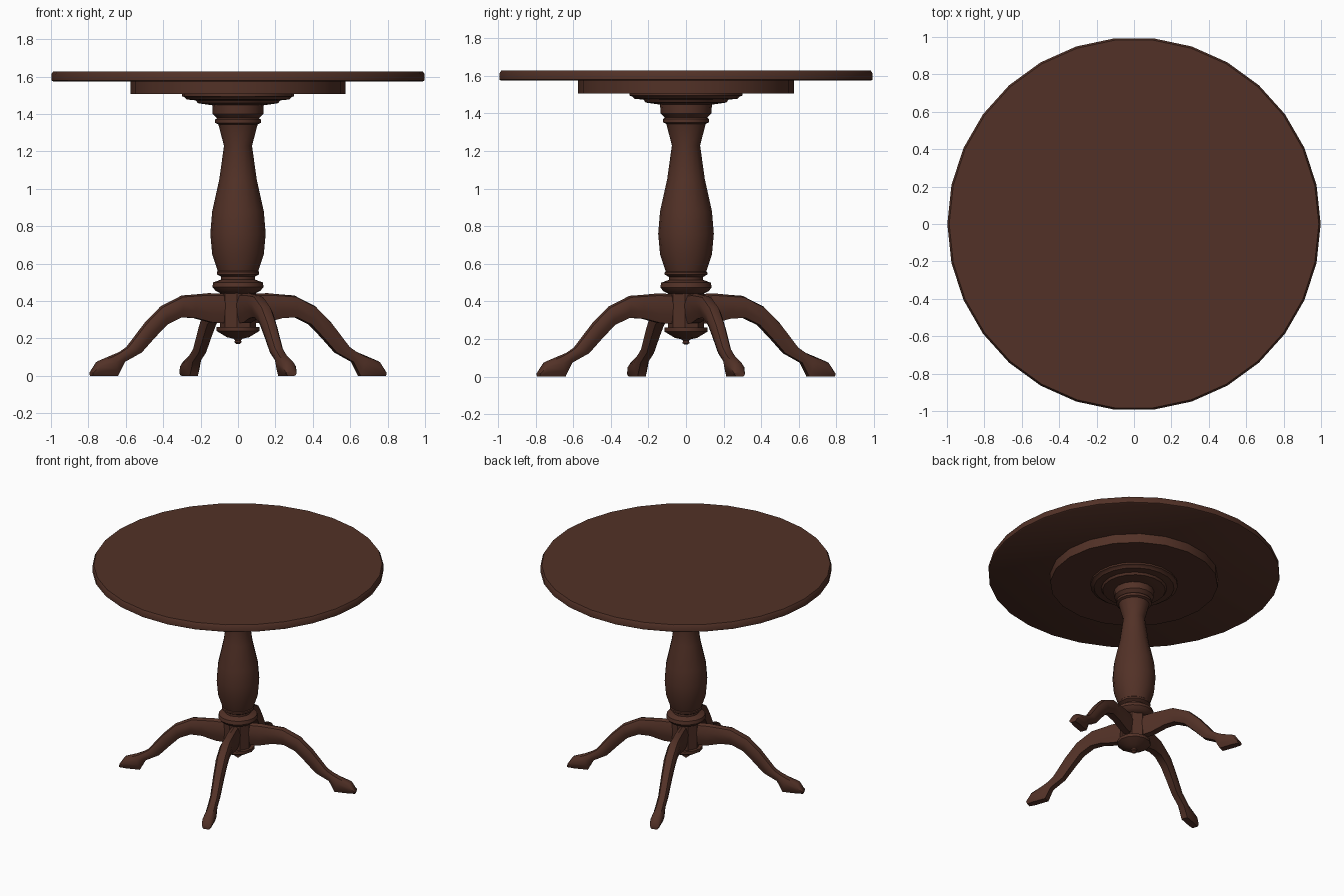
import bpy, bmesh, math

wood = bpy.data.materials.new("dark brown wood")
wood.diffuse_color = (0.085, 0.031, 0.020, 1)


def finish(name, bm, angle=35):
    bmesh.ops.recalc_face_normals(bm, faces=bm.faces[:])
    me = bpy.data.meshes.new(name)
    bm.to_mesh(me)
    bm.free()
    me.materials.append(wood)
    me.shade_smooth()
    me.set_sharp_from_angle(angle=math.radians(angle))
    ob = bpy.data.objects.new(name, me)
    bpy.context.collection.objects.link(ob)
    return ob


def loft(bm, rings):
    """Skin a list of equal-length point rings and cap both ends."""
    vs = [[bm.verts.new(p) for p in ring] for ring in rings]
    n = len(vs[0])
    for a, b in zip(vs, vs[1:]):
        for i in range(n):
            j = (i + 1) % n
            bm.faces.new((a[i], a[j], b[j], b[i]))
    bm.faces.new(vs[0])
    bm.faces.new(vs[-1])


def turned(name, profile, sides, angle=35, phase=0.0):
    """Lathe a (radius, height) profile around z."""
    bm = bmesh.new()
    loft(bm, [[(r * math.cos(phase + i * math.tau / sides),
                r * math.sin(phase + i * math.tau / sides), z)
               for i in range(sides)] for r, z in profile])
    return finish(name, bm, angle)


# Round top and the apron disc below it
turned("table_top", [(0.99, 1.575), (0.998, 1.58), (0.998, 1.612), (0.988, 1.628)], 30)
turned("apron_disc", [(0.575, 1.507), (0.575, 1.576)], 20)

# Moulding under the apron
turned("top_moulding", [(0.14, 1.447), (0.215, 1.458), (0.225, 1.473), (0.275, 1.478),
                        (0.285, 1.49), (0.30, 1.495), (0.30, 1.508)], 20)

# Turned pedestal
turned("column", [(0.09, 0.44), (0.12, 0.455), (0.137, 0.475), (0.132, 0.5), (0.09, 0.515),
                  (0.09, 0.53), (0.113, 0.543), (0.113, 0.555), (0.108, 0.56),
                  (0.138, 0.65), (0.148, 0.76), (0.138, 0.88), (0.10, 1.05),
                  (0.075, 1.23), (0.105, 1.345), (0.122, 1.352), (0.122, 1.37),
                  (0.112, 1.378), (0.135, 1.40), (0.138, 1.45)], 16, 40)

# Hub that the legs join, with a drop finial below
TWIST = math.radians(20)
turned("hub", [(0.095, 0.24), (0.095, 0.45)], 8, 30, TWIST + math.pi / 8)
turned("drop_finial", [(0.115, 0.262), (0.115, 0.24), (0.06, 0.207), (0.022, 0.198),
                       (0.015, 0.19), (0.02, 0.18), (0.008, 0.17)], 12)

# Leg stations: top radius, top z, bottom radius, bottom z, half width
STATIONS = [(0.04, 0.44, 0.04, 0.28, 0.04), (0.17, 0.442, 0.15, 0.285, 0.04),
            (0.25, 0.435, 0.25, 0.31, 0.04), (0.32, 0.43, 0.33, 0.312, 0.042),
            (0.44, 0.372, 0.41, 0.275, 0.042), (0.53, 0.285, 0.48, 0.205, 0.038),
            (0.635, 0.155, 0.555, 0.125, 0.034), (0.675, 0.128, 0.65, 0.075, 0.034),
            (0.72, 0.11, 0.69, 0.0, 0.038), (0.80, 0.078, 0.79, 0.0, 0.040),
            (0.835, 0.025, 0.835, 0.0, 0.030)]
# Cross-section: fraction across width, fraction from bottom to top
SECTION = [(-0.6, 0), (0.6, 0), (0.9, 0.3), (1, 0.65), (0.6, 0.93),
           (0, 1), (-0.6, 0.93), (-1, 0.65), (-0.9, 0.3)]

# Four curved legs
for k, name in enumerate(("right_leg", "back_leg", "left_leg", "front_leg")):
    bm = bmesh.new()
    loft(bm, [[(rb + (rt - rb) * t, w * s, zb + (zt - zb) * t) for s, t in SECTION]
              for rt, zt, rb, zb, w in STATIONS])
    leg = finish(name, bm, 40)
    leg.rotation_euler.z = TWIST + k * math.pi / 2
